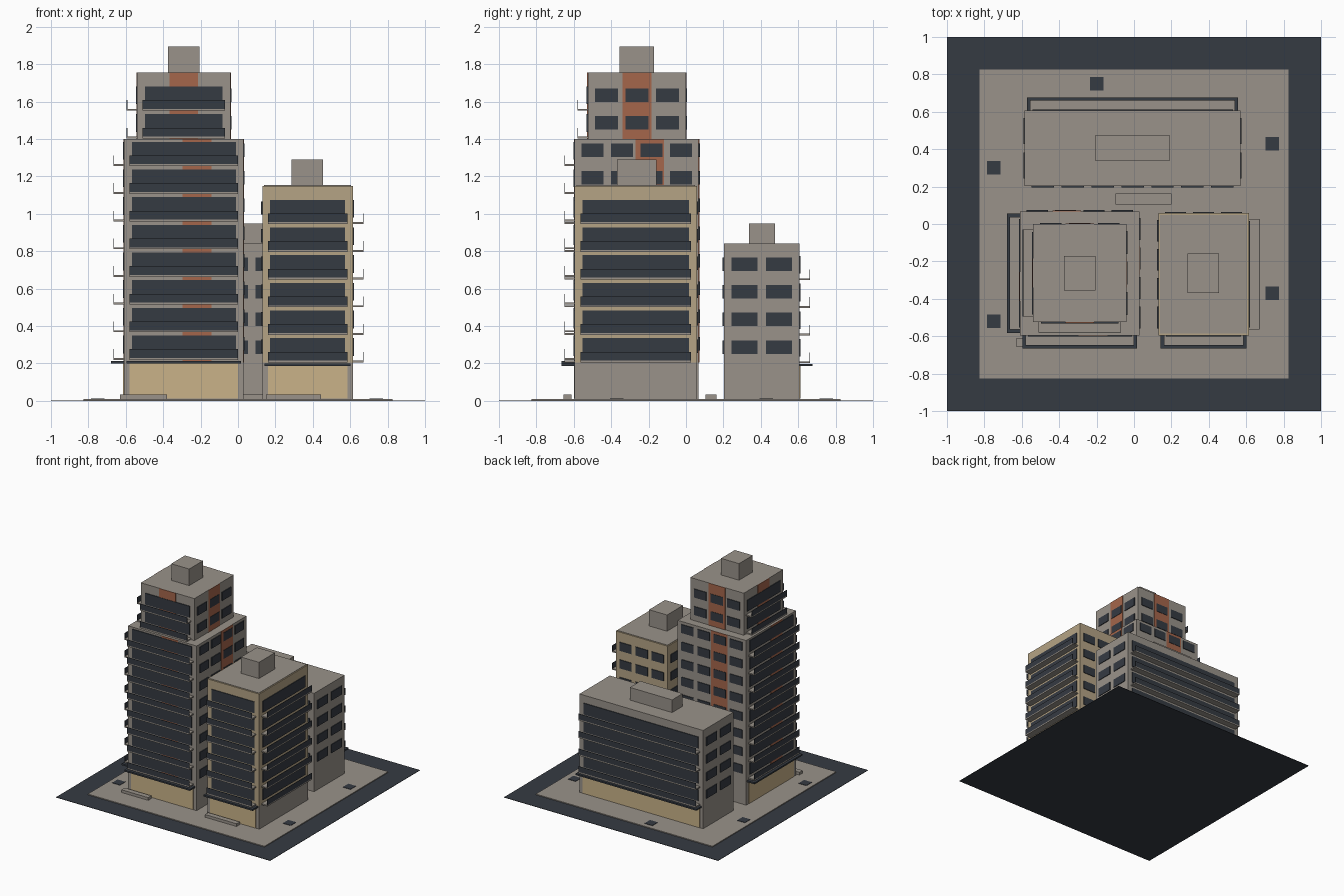
import bpy
import bmesh

cube = bpy.data.objects.get("Cube")
if cube:
    bpy.data.objects.remove(cube)


def material(name, rgb):
    m = bpy.data.materials.new(name)
    m.use_nodes = True
    m.diffuse_color = (*rgb, 1)
    m.node_tree.nodes["Principled BSDF"].inputs["Base Color"].default_value = (*rgb, 1)
    return m


GREY = material("warm grey concrete", (0.32, 0.29, 0.255))
DARK = material("dark slate", (0.036, 0.043, 0.055))
TAN = material("tan cladding", (0.46, 0.37, 0.235))
SAND = material("sand shopfront", (0.59, 0.45, 0.25))
RUST = material("rust panel", (0.376, 0.133, 0.07))


def boxes(name, mat, items):
    """One object made of axis-aligned boxes (x0, x1, y0, y1, z0, z1)."""
    bm = bmesh.new()
    for x0, x1, y0, y1, z0, z1 in items:
        verts = bmesh.ops.create_cube(bm, size=1)["verts"]
        bmesh.ops.scale(bm, vec=(x1 - x0, y1 - y0, z1 - z0), verts=verts)
        bmesh.ops.translate(bm, vec=((x0 + x1) / 2, (y0 + y1) / 2, (z0 + z1) / 2), verts=verts)
    mesh = bpy.data.meshes.new(name)
    bm.to_mesh(mesh)
    bm.free()
    mesh.materials.append(mat)
    obj = bpy.data.objects.new(name, mesh)
    bpy.context.collection.objects.link(obj)
    return obj


NORMALS = {"front": (0, -1), "right": (1, 0), "back": (0, 1), "left": (-1, 0)}
FLOOR = 0.148


def wall_width(foot, side):
    x0, x1, y0, y1 = foot
    return x1 - x0 if side in ("front", "back") else y1 - y0


def on_wall(foot, side, u0, u1, z0, z1, depth, start=0.0):
    """Box on a wall: u runs rightwards from the wall centre, depth runs outwards."""
    x0, x1, y0, y1 = foot
    nx, ny = NORMALS[side]
    reach = abs(nx) * (x1 - x0) / 2 + abs(ny) * (y1 - y0) / 2
    pts = []
    for u, d in ((u0, reach + start), (u1, reach + depth)):
        pts.append(((x0 + x1) / 2 - ny * u + nx * d, (y0 + y1) / 2 + nx * u + ny * d))
    xs = sorted(p[0] for p in pts)
    ys = sorted(p[1] for p in pts)
    return (*xs, *ys, z0, z1)


def balconies(name, foot, side, base, floors):
    """Ribbon windows, thin slabs and solid railings on each floor."""
    half = wall_width(foot, side) / 2
    slabs, rails, glass = [], [], []
    for i in range(floors):
        z = base + i * FLOOR
        w, r = half - 0.042, half - 0.03
        slabs.append(on_wall(foot, side, -r, r, z - 0.005, z + 0.005, 0.055))
        rails.append(on_wall(foot, side, -r, r, z + 0.005, z + 0.052, 0.055, 0.052))
        glass.append(on_wall(foot, side, -w, w, z + 0.03, z + 0.125, 0.006))
    boxes(f"{name}_{side}_balcony_slabs", GREY, slabs)
    boxes(f"{name}_{side}_railings", DARK, rails)
    boxes(f"{name}_{side}_ribbon_windows", DARK, glass)


def windows(name, foot, side, base, floors, columns):
    """Grid of punched windows."""
    pitch = (wall_width(foot, side) - 0.035) / columns
    items = []
    for i in range(floors):
        z = base + i * FLOOR
        for c in range(columns):
            u = (c - (columns - 1) / 2) * pitch
            w = pitch * 0.375
            items.append(on_wall(foot, side, u - w, u + w, z + 0.045, z + 0.117, 0.006))
    boxes(f"{name}_{side}_windows", DARK, items)


def stripes(name, foot, z0, z1, shift):
    boxes(f"{name}_stripes", RUST, [
        on_wall(foot, s, shift - 0.077, shift + 0.077, z0, z1, 0.003) for s in NORMALS])


def shopfront(name, foot, side, top):
    half = wall_width(foot, side) / 2
    w, c = half - 0.03, half - 0.013
    boxes(f"{name}_{side}_shopfront", SAND, [on_wall(foot, side, -w, w, 0.012, top, 0.005)])
    boxes(f"{name}_{side}_canopy", DARK, [on_wall(foot, side, -c, c, top, top + 0.013, 0.07)])


# Ground
boxes("road", DARK, [(-1, 1, -1, 1, 0, 0.003)])
boxes("plaza", GREY, [(-0.825, 0.825, -0.825, 0.825, 0.002, 0.01)])
pits = [(-0.2, 0.75), (0.74, 0.43), (-0.75, 0.3), (0.74, -0.37), (-0.75, -0.52)]
boxes("planting_pits", DARK, [
    (x - 0.036, x + 0.036, y - 0.036, y + 0.036, 0.008, 0.013) for x, y in pits])
boxes("benches", GREY, [
    (-0.63, -0.38, -0.655, -0.612, 0.005, 0.033),
    (0.15, 0.445, -0.655, -0.612, 0.005, 0.033),
    (-0.1, 0.2, 0.103, 0.163, 0.005, 0.033)])

# Tall tower with a set-back top
tower = (-0.61, 0.03, -0.595, 0.068)
crown = (-0.54, -0.04, -0.525, 0.0)
boxes("tower_body", GREY, [(*tower, 0.005, 1.4)])
boxes("tower_crown", GREY, [(*crown, 1.4, 1.755)])
boxes("tower_roof_house", GREY, [(-0.375, -0.207, -0.355, -0.172, 1.755, 1.895)])
stripes("tower", tower, 0.205, 1.4, 0.07)
stripes("crown", crown, 1.4, 1.755, 0)
for side in ("front", "left"):
    shopfront("tower", tower, side, 0.2)
    balconies("tower", tower, side, 0.224, 8)
    balconies("crown", crown, side, 1.408, 2)
for side, lower, upper in (("right", 4, 3), ("back", 4, 3)):
    windows("tower", tower, side, 0.224, 8, lower)
    windows("crown", crown, side, 1.405, 2, upper)

# Tan block on a grey podium
block = (0.13, 0.615, -0.595, 0.058)
boxes("block_podium", GREY, [(*block, 0.005, 0.205)])
boxes("block_body", TAN, [(*block, 0.205, 1.15)])
boxes("block_roof", GREY, [(0.14, 0.605, -0.585, 0.048, 1.14, 1.153)])
boxes("block_roof_house", GREY, [(0.287, 0.455, -0.37, -0.157, 1.15, 1.29)])
shopfront("block", block, "front", 0.187)
for side in ("front", "right"):
    balconies("block", block, side, 0.21, 6)
windows("block", block, "back", 0.21, 6, 3)
windows("block", block, "left", 0.21, 6, 4)

# Long low slab building at the back
slab = (-0.585, 0.57, 0.202, 0.607)
boxes("slab_body", GREY, [(*slab, 0.005, 0.84)])
boxes("slab_roof_house", GREY, [(-0.205, 0.19, 0.337, 0.477, 0.84, 0.947)])
shopfront("slab", slab, "back", 0.185)
balconies("slab", slab, "back", 0.206, 4)
windows("slab", slab, "front", 0.206, 4, 7)
for side in ("left", "right"):
    windows("slab", slab, side, 0.206, 4, 2)
